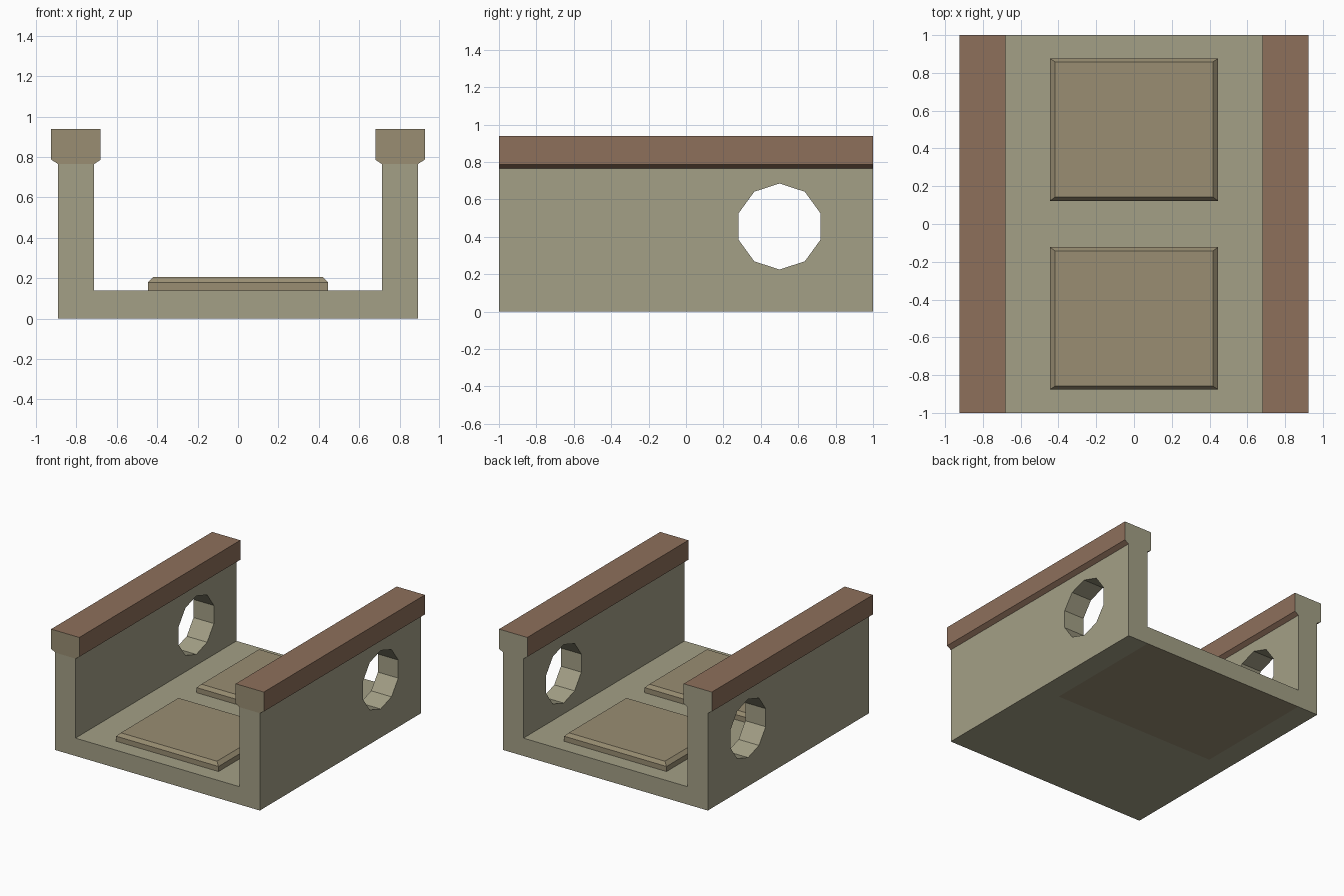
import bpy, bmesh, math
from mathutils import Matrix

if "Cube" in bpy.data.objects:
    bpy.data.objects.remove(bpy.data.objects["Cube"])


def material(name, rgb):
    m = bpy.data.materials.new(name)
    m.diffuse_color = (*rgb, 1)
    m.use_nodes = True
    m.node_tree.nodes["Principled BSDF"].inputs["Base Color"].default_value = m.diffuse_color
    return m


STONE = material("stone", (0.37, 0.35, 0.24))
TAN = material("tan_stone", (0.32, 0.27, 0.17))
BROWN = material("brown_coping", (0.27, 0.16, 0.105))


def make_object(name, bm, mats=()):
    bmesh.ops.recalc_face_normals(bm, faces=bm.faces)
    mesh = bpy.data.meshes.new(name)
    bm.to_mesh(mesh)
    bm.free()
    for m in mats:
        mesh.materials.append(m)
    ob = bpy.data.objects.new(name, mesh)
    bpy.context.collection.objects.link(ob)
    return ob


def loft_y(profile, stations, pick):
    """Extrude an xz profile through y stations; pick(centre, normal) gives the material index."""
    bm = bmesh.new()
    rings = [[bm.verts.new((x, y, z)) for x, z in profile] for y in stations]
    n = len(profile)
    for a, b in zip(rings, rings[1:]):
        for i in range(n):
            j = (i + 1) % n
            bm.faces.new((a[i], a[j], b[j], b[i]))
    bm.faces.new(rings[0])
    bm.faces.new(rings[-1])
    bmesh.ops.recalc_face_normals(bm, faces=bm.faces)
    for f in bm.faces:
        f.material_index = pick(f.calc_center_median(), f.normal)
    return bm


# U-shaped channel, with a tan patch under the back half of the floor
half = [(0.71, 0), (0.89, 0), (0.89, 0.765), (0.713, 0.765), (0.713, 0.14)]
profile = half + [(-x, z) for x, z in reversed(half)]
channel = make_object("channel", loft_y(
    profile, (-1, 0, 1),
    lambda c, n: 1 if n.z < -0.9 and c.y > 0 and abs(c.x) < 0.1 else 0), (STONE, TAN))

# Ten-sided openings through both walls
bm = bmesh.new()
bmesh.ops.create_cone(bm, cap_ends=True, segments=10, radius1=0.23, radius2=0.23, depth=3)
bmesh.ops.rotate(bm, verts=bm.verts, matrix=Matrix.Rotation(math.radians(90), 3, 'X'))
bmesh.ops.rotate(bm, verts=bm.verts, matrix=Matrix.Rotation(math.radians(90), 3, 'Z'))
top = max(bm.verts, key=lambda v: v.co.z).co
bmesh.ops.rotate(bm, verts=bm.verts,
                 matrix=Matrix.Rotation(math.atan2(top.y, top.z), 3, 'X'))
bmesh.ops.translate(bm, verts=bm.verts, vec=(0, 0.5, 0.455))
cutter = make_object("opening_cutter", bm)
cutter.hide_render = True
cut = channel.modifiers.new("openings", 'BOOLEAN')
cut.object = cutter
cut.operation = 'DIFFERENCE'
cut.solver = 'EXACT'
bpy.context.view_layer.objects.active = channel
bpy.ops.object.modifier_apply(modifier=cut.name)
bpy.data.objects.remove(cutter)

# Coping along each wall: brown sides, tan front end, stone back end
coping = [(0.713, 0.765), (0.89, 0.765), (0.925, 0.787), (0.925, 0.94), (0.68, 0.94), (0.68, 0.787)]
for side, s in (("left", -1), ("right", 1)):
    make_object(side + "_coping", loft_y(
        [(s * x, z) for x, z in coping], (-1, 1),
        lambda c, n: 1 if n.y < -0.9 else 2 if n.y > 0.9 else 0), (BROWN, TAN, STONE))

# Raised floor slabs with chamfered tops
for end, cy in (("front", -0.5), ("back", 0.5)):
    bm = bmesh.new()
    rings = []
    for hx, hy, z in ((0.445, 0.377, 0.14), (0.445, 0.377, 0.18), (0.418, 0.358, 0.207)):
        rings.append([bm.verts.new((sx * hx, cy + sy * hy, z))
                      for sx, sy in ((-1, -1), (1, -1), (1, 1), (-1, 1))])
    for a, b in zip(rings, rings[1:]):
        for i in range(4):
            j = (i + 1) % 4
            bm.faces.new((a[i], a[j], b[j], b[i]))
    bm.faces.new(rings[-1])
    make_object(end + "_floor_slab", bm, (TAN,))
